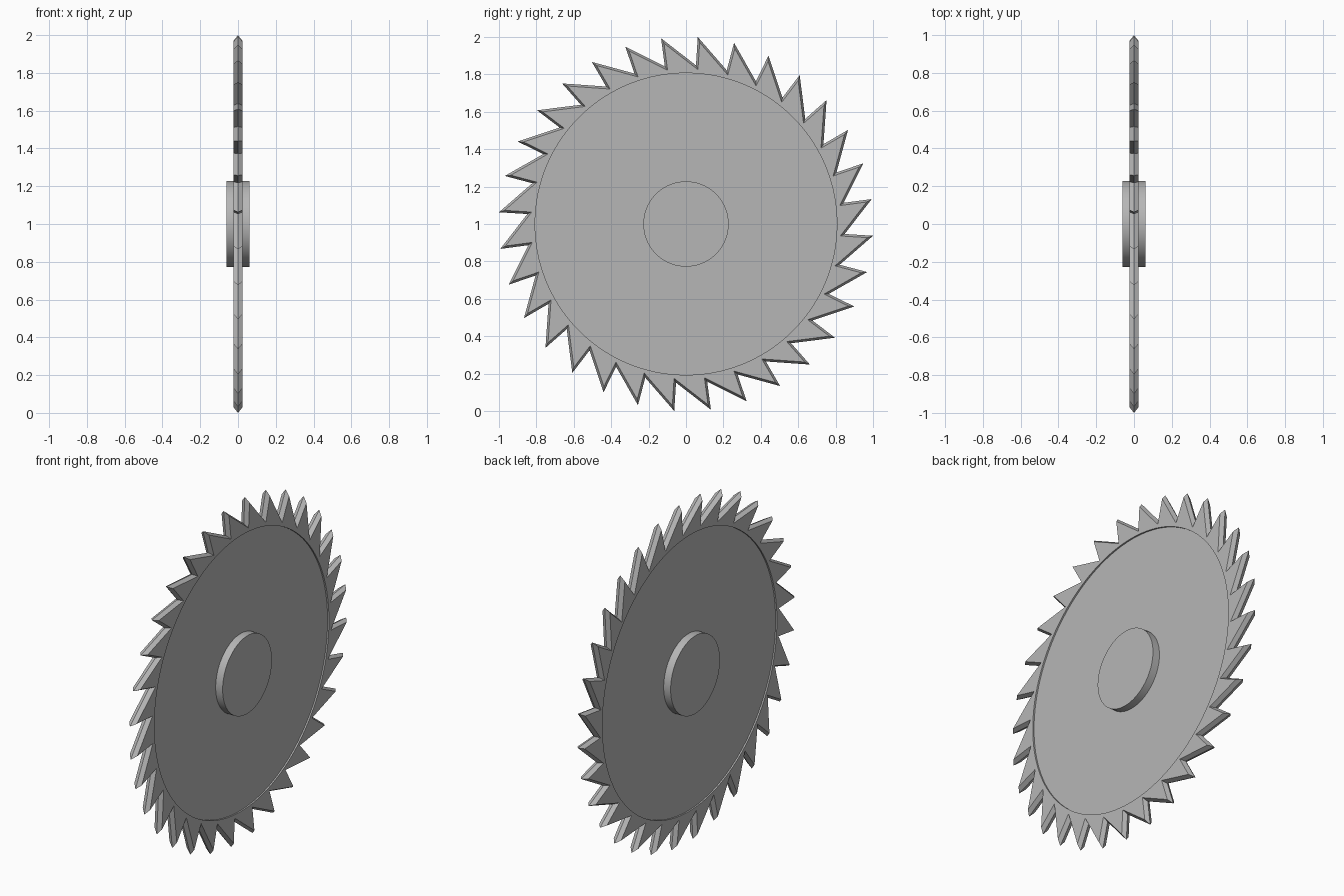
import bpy, bmesh, math
from mathutils import Vector

if "Cube" in bpy.data.objects:
    bpy.data.objects.remove(bpy.data.objects["Cube"])

TEETH, ARC = 32, 4                      # teeth, rim segments per tooth
TIP, VALLEY, RIM, HUB = 1.002, 0.85, 0.807, 0.228
HALF, SUNK, BEVEL = 0.024, 0.015, 0.012  # half thicknesses, edge grind
START, STEP = math.radians(3.6), math.tau / TEETH

steel = bpy.data.materials.new("grey_steel")
steel.use_nodes = True
GREY = (0.47, 0.47, 0.47, 1)
steel.diffuse_color = GREY
steel.node_tree.nodes["Principled BSDF"].inputs["Base Color"].default_value = GREY


def polar(r, a):
    return Vector((r * math.sin(a), r * math.cos(a)))


def inset(points, d):
    """Offset a clockwise closed outline inwards with mitred corners."""
    result = []
    for i, p in enumerate(points):
        a = (p - points[i - 1]).normalized()
        b = (points[(i + 1) % len(points)] - p).normalized()
        na, nb = Vector((a.y, -a.x)), Vector((b.y, -b.x))
        result.append(p + (na + nb) * d / (1 + na.dot(nb)))
    return result


def finish(obj):
    obj.data.materials.append(steel)
    bpy.ops.object.select_all(action="DESELECT")
    obj.select_set(True)
    bpy.context.view_layer.objects.active = obj
    bpy.ops.object.shade_smooth_by_angle(angle=math.radians(10))


# Toothed blade: ground edge, flat tooth ring and sunken web on both sides
outline = []
for k in range(TEETH):
    outline += [polar(VALLEY, START + k * STEP), polar(TIP, START + k * STEP)]
rim = [polar(RIM, START + k * STEP / ARC) for k in range(TEETH * ARC)]

bm = bmesh.new()


def ring(points, x):
    return [bm.verts.new((x, p.x, 1 + p.y)) for p in points]


def bridge(a, b):
    for i in range(len(a)):
        bm.faces.new((a[i - 1], a[i], b[i], b[i - 1]))


ridge = ring(outline, 0)
for side in (-1, 1):
    edge = ring(inset(outline, BEVEL), side * HALF)
    lip = ring(rim, side * HALF)
    web = ring(rim, side * SUNK)
    bridge(ridge, edge)
    bridge(lip, web)
    bm.faces.new(web)
    for k in range(TEETH):
        arc = [lip[(k * ARC + j) % len(lip)] for j in range(ARC, -1, -1)]
        tooth = [edge[(2 * k + j) % len(edge)] for j in range(3)]
        bm.faces.new(tooth + arc)
bmesh.ops.recalc_face_normals(bm, faces=bm.faces)
mesh = bpy.data.meshes.new("saw_blade")
bm.to_mesh(mesh)
bm.free()
blade = bpy.data.objects.new("saw_blade", mesh)
bpy.context.collection.objects.link(blade)
finish(blade)

# Central hub
bpy.ops.mesh.primitive_cylinder_add(vertices=128, radius=HUB, depth=0.12,
                                    location=(0, 0, 1), rotation=(0, math.pi / 2, 0))
hub = bpy.context.object
hub.name = "hub"
finish(hub)
